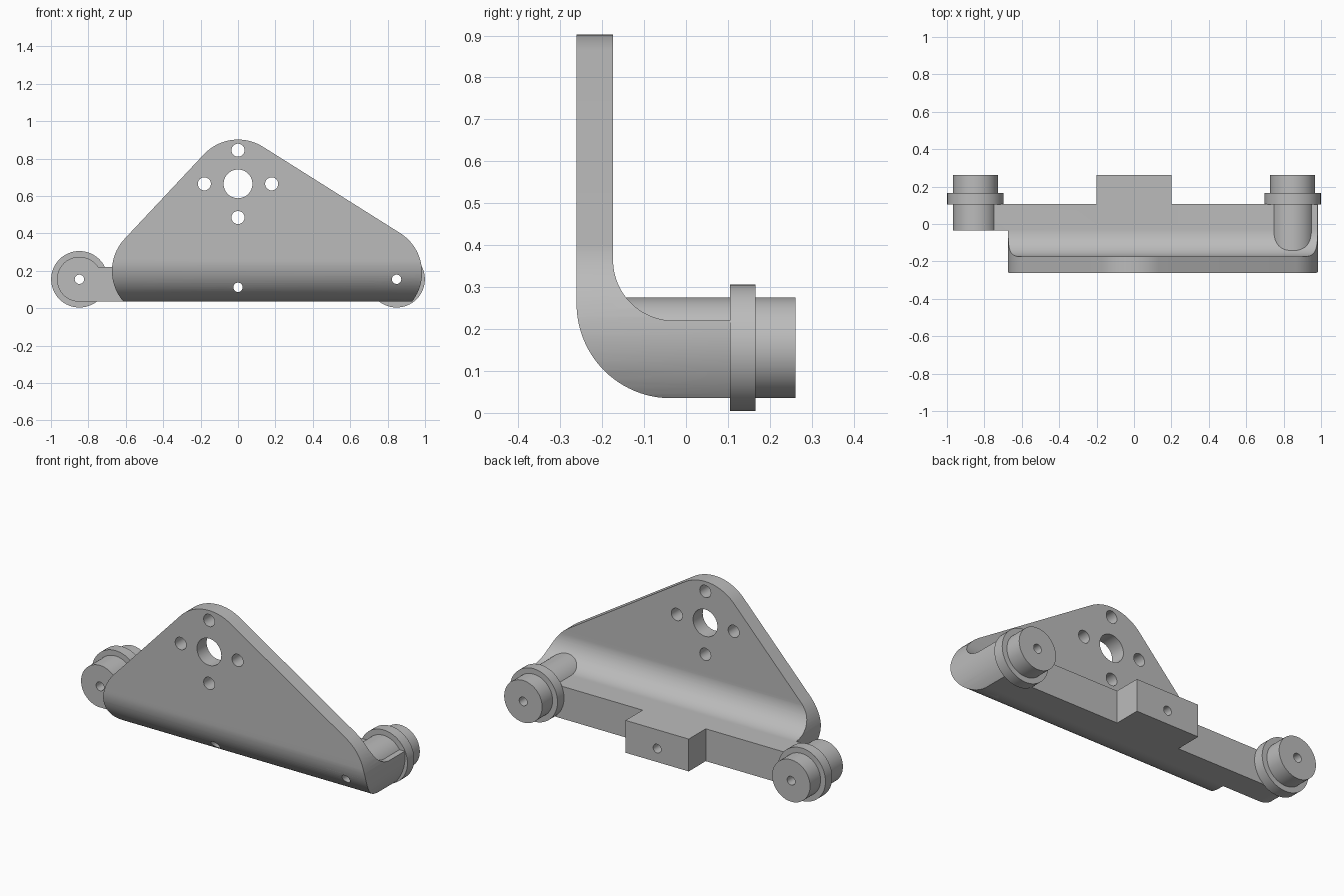
import bpy, bmesh
from math import sin, cos, radians, atan2, hypot, acos, degrees
from mathutils import Matrix

cube = bpy.data.objects.get("Cube")
if cube:
    bpy.data.objects.remove(cube, do_unlink=True)

metal = bpy.data.materials.new("plain grey")
metal.use_nodes = True
GREY = (0.5, 0.5, 0.5, 1)
metal.diffuse_color = GREY
metal.node_tree.nodes["Principled BSDF"].inputs["Base Color"].default_value = GREY


def finish(bm, name):
    bmesh.ops.recalc_face_normals(bm, faces=bm.faces)
    mesh = bpy.data.meshes.new(name)
    bm.to_mesh(mesh)
    bm.free()
    mesh.materials.append(metal)
    ob = bpy.data.objects.new(name, mesh)
    bpy.context.collection.objects.link(ob)
    return ob


def prism(name, points, depth):
    """Extrude a closed 3D polygon along a vector."""
    bm = bmesh.new()
    face = bm.faces.new([bm.verts.new(p) for p in points])
    out = bmesh.ops.extrude_face_region(bm, geom=[face])
    verts = [g for g in out["geom"] if isinstance(g, bmesh.types.BMVert)]
    bmesh.ops.translate(bm, verts=verts, vec=depth)
    return finish(bm, name)


def box(name, x0, x1, y0, y1, z0, z1):
    return prism(name, [(x0, y0, z0), (x1, y0, z0), (x1, y1, z0), (x0, y1, z0)],
                 (0, 0, z1 - z0))


def rod(name, x, z, r, y0, y1, sides=64):
    bm = bmesh.new()
    place = Matrix.Translation((x, (y0 + y1) / 2, z)) @ Matrix.Rotation(radians(90), 4, 'X')
    bmesh.ops.create_cone(bm, cap_ends=True, segments=sides, radius1=r, radius2=r,
                          depth=y1 - y0, matrix=place)
    return finish(bm, name)


def combine(ob, other, operation, keep=False):
    mod = ob.modifiers.new("cut", 'BOOLEAN')
    mod.object, mod.operation, mod.solver = other, operation, 'EXACT'
    bpy.context.view_layer.objects.active = ob
    bpy.ops.object.modifier_apply(modifier=mod.name)
    if not keep:
        bpy.data.objects.remove(other, do_unlink=True)


def arc(cx, cz, r, a0, a1, n=24):
    return [(cx + r * cos(radians(a0 + (a1 - a0) * i / n)),
             cz + r * sin(radians(a0 + (a1 - a0) * i / n))) for i in range(n + 1)]


FRONT, INNER, BACK, BLOCK_END = -0.261, -0.174, 0.107, 0.261
BASE, SHELF = 0.035, 0.22
PIN_X, PIN_Z = 0.848, 0.155

# Bent plate: side profile running the full width
outer = arc(FRONT + 0.225, BASE + 0.225, 0.225, 180, 270)
inner = arc(INNER + 0.145, SHELF + 0.145, 0.145, 270, 180)
profile = [(FRONT, 1)] + outer + [(BACK, BASE), (BACK, SHELF)] + inner + [(INNER, 1)]
bracket = prism("bracket", [(-1.1, y, z) for y, z in profile], (2.2, 0, 0))

# Rounded triangle outline trims the plate
R = 0.25
top, left, right = (0, 0.652), (-0.424, 0.2), (0.734, 0.19)
ang_r = degrees(atan2(right[0] - top[0], top[1] - right[1]))
ang_l = degrees(atan2(top[0] - left[0], -(top[1] - left[1]))) 
outline = (arc(*right, R, -60, ang_r) + arc(*top, R, ang_r, ang_l)
           + arc(*left, R, ang_l, 240))
combine(bracket, prism("outline", [(x, -0.5, z) for x, z in outline], (0, 1, 0)), 'INTERSECT')

# Side arm and rear block
combine(bracket, box("arm", -PIN_X, -0.3, -0.036, BACK, BASE, SHELF), 'UNION')
combine(bracket, box("block", -0.2, 0.2, 0, BLOCK_END, BASE, SHELF), 'UNION')

# Bosses with collars; the right one runs into the bend
bosses = []
for side, x, start in (("left", PIN_X, -0.25), ("right", -PIN_X, -0.036)):
    boss = rod(side + "_boss", x, PIN_Z, 0.12, start, BLOCK_END)
    if side == "left":
        solid = [(FRONT, 1)] + outer + [(0.5, BASE - 0.01), (0.5, 1)]
        combine(boss, prism("trim", [(0, y, z) for y, z in solid], (2, 0, 0)), 'INTERSECT')
    combine(boss, rod("collar", x, PIN_Z, 0.151, 0.105, 0.166), 'UNION')
    bosses.append(boss)

# Holes drilled front to back
pins = [rod("pin_hole", s * PIN_X, PIN_Z, 0.025, -0.5, 0.5, 32) for s in (-1, 1)]
for pin in pins:
    for ob in [bracket] + bosses:
        combine(ob, pin, 'DIFFERENCE', keep=True)
    bpy.data.objects.remove(pin, do_unlink=True)
HUB = 0.665
holes = [(0, HUB, 0.077), (0, 0.112, 0.025)]
holes += [(0.18 * dx, HUB + 0.18 * dz, 0.035) for dx, dz in ((1, 0), (-1, 0), (0, 1), (0, -1))]
for x, z, r in holes:
    combine(bracket, rod("hole", x, z, r, -0.5, 0.5, 40), 'DIFFERENCE')

# Smooth curved faces, sharp edges
for ob in [bracket] + bosses:
    bpy.ops.object.select_all(action='DESELECT')
    ob.select_set(True)
    bpy.context.view_layer.objects.active = ob
    bpy.ops.object.shade_smooth_by_angle(angle=radians(30))
